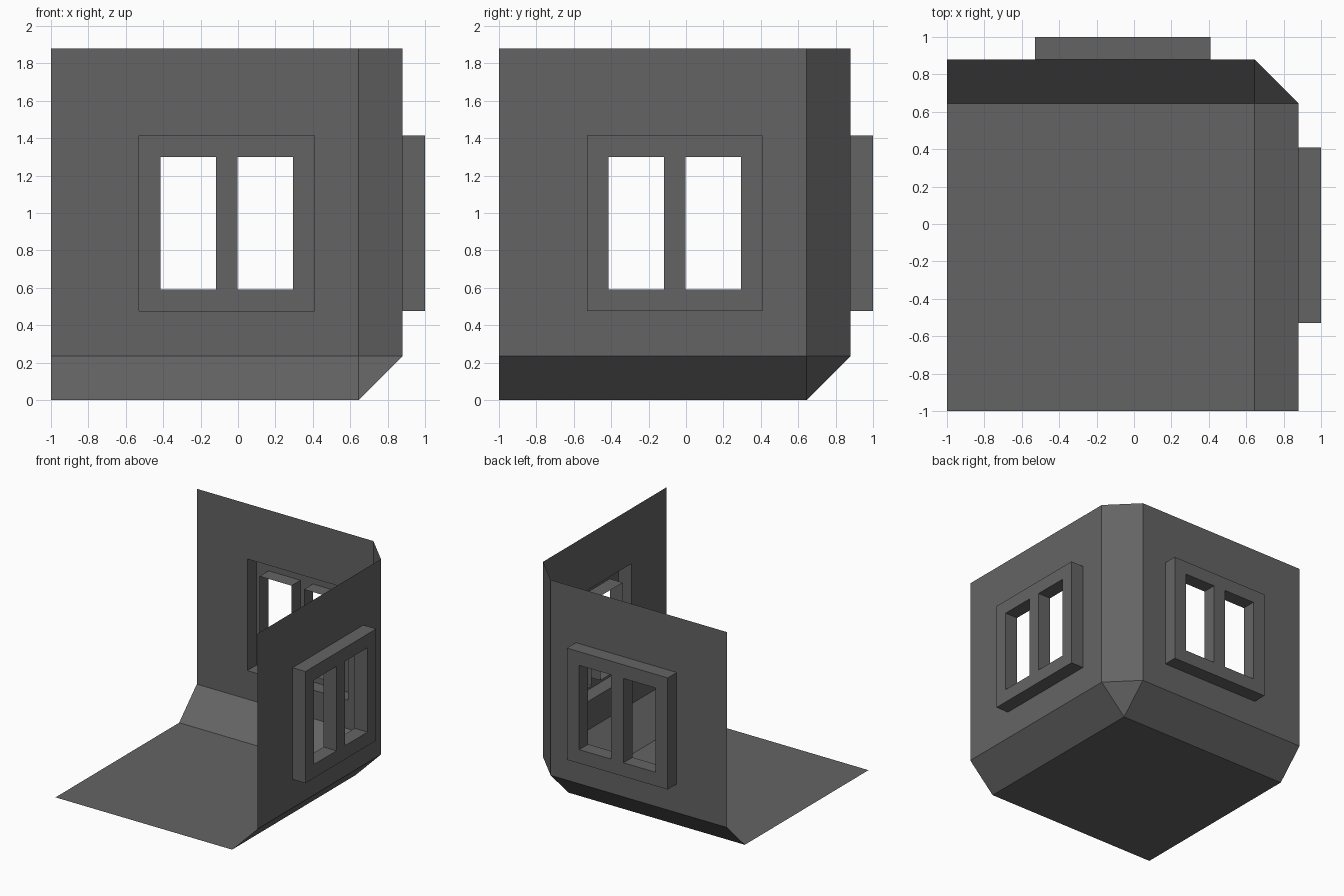
import bpy, bmesh

if "Cube" in bpy.data.objects:
    bpy.data.objects.remove(bpy.data.objects["Cube"])

WALL, CH, TOP, OUT = 0.88, 0.645, 1.88, 1.0   # wall plane, chamfer start, height, frame front
LOW = WALL - CH                                # chamfer height
FU, FZ = (-0.53, 0.41), (0.475, 1.415)         # window frame extents
OU = (-0.415, -0.118, -0.002, 0.295)           # pane edges across
OZ = (0.59, 1.30)                              # pane edges in height

grey = bpy.data.materials.new("dark grey")
grey.diffuse_color = (0.127, 0.127, 0.127, 1)
grey.use_nodes = True
grey.node_tree.nodes["Principled BSDF"].inputs["Base Color"].default_value = grey.diffuse_color


def back(u, d, z):
    return (u, d, z)


def right(u, d, z):
    return (d, u, z)


def make(name, polys):
    bm = bmesh.new()
    for p in polys:
        bm.faces.new([bm.verts.new(c) for c in p])
    bmesh.ops.remove_doubles(bm, verts=bm.verts, dist=1e-4)
    bmesh.ops.recalc_face_normals(bm, faces=bm.faces)
    me = bpy.data.meshes.new(name)
    bm.to_mesh(me)
    bm.free()
    me.materials.append(grey)
    ob = bpy.data.objects.new(name, me)
    bpy.context.collection.objects.link(ob)


def sheet(side, us, zs, d, holes):
    """Flat grid of cells at depth d, leaving out the hole cells."""
    return [[side(us[i], d, zs[j]), side(us[i + 1], d, zs[j]),
             side(us[i + 1], d, zs[j + 1]), side(us[i], d, zs[j + 1])]
            for i in range(len(us) - 1) for j in range(len(zs) - 1)
            if (i, j) not in holes]


def tube(side, u0, u1, z0, z1):
    """Open rectangular sleeve between the wall plane and the frame front."""
    c = [(u0, z0), (u1, z0), (u1, z1), (u0, z1)]
    return [[side(a[0], WALL, a[1]), side(b[0], WALL, b[1]),
             side(b[0], OUT, b[1]), side(a[0], OUT, a[1])]
            for a, b in zip(c, c[1:] + c[:1])]


# Floor
make("floor", [[(-1, -1, 0), (CH, -1, 0), (CH, CH, 0), (-1, CH, 0)]])

# Chamfered corner: vertical strip and bottom triangle
make("corner_chamfer", [
    [(WALL, CH, LOW), (CH, WALL, LOW), (CH, WALL, TOP), (WALL, CH, TOP)],
    [(CH, CH, 0), (WALL, CH, LOW), (CH, WALL, LOW)]])

for name, side in (("back", back), ("right", right)):
    # Wall with a square hole, and the sloped skirting below it
    make(name + "_wall", sheet(side, (-1, *FU, CH), (LOW, *FZ, TOP), WALL, {(1, 1)}))
    make(name + "_skirting", [[side(-1, CH, 0), side(CH, CH, 0),
                               side(CH, WALL, LOW), side(-1, WALL, LOW)]])
    # Protruding hollow window frame with two sleeved openings
    make(name + "_window_frame",
         sheet(side, (FU[0], *OU, FU[1]), (FZ[0], *OZ, FZ[1]), OUT, {(1, 1), (3, 1)})
         + tube(side, *FU, *FZ)
         + tube(side, OU[0], OU[1], *OZ) + tube(side, OU[2], OU[3], *OZ))
